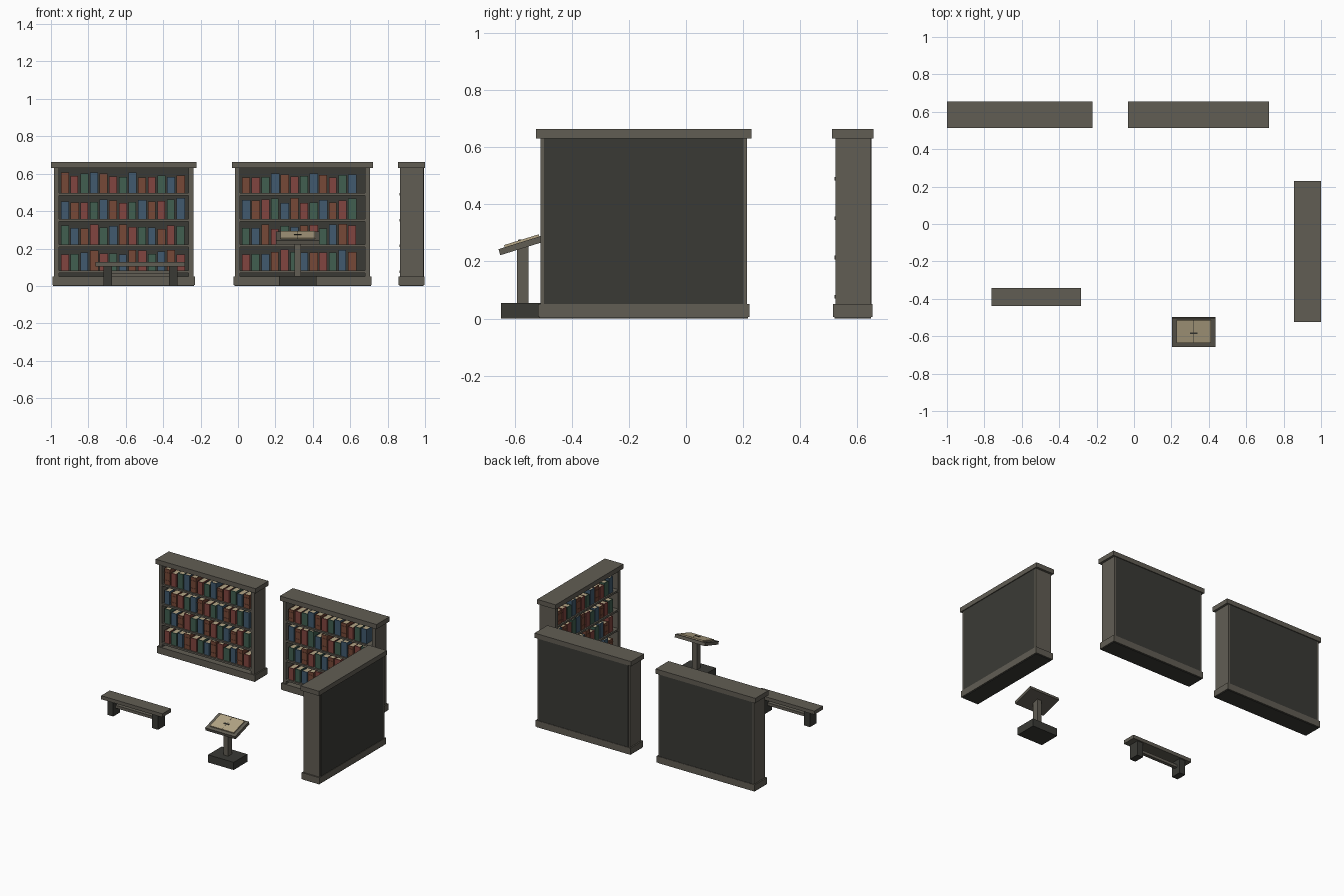
import bpy, bmesh, random
from mathutils import Matrix, Vector

if "Cube" in bpy.data.objects:
    bpy.data.objects.remove(bpy.data.objects["Cube"])

random.seed(4)


def material(name, rgb):
    m = bpy.data.materials.new(name)
    m.diffuse_color = (*rgb, 1)
    m.use_nodes = True
    m.node_tree.nodes["Principled BSDF"].inputs["Base Color"].default_value = m.diffuse_color
    return m


WOOD = material("aged_wood", (0.12, 0.11, 0.088))
DARK = material("dark_wood", (0.042, 0.042, 0.036))
PAPER = material("paper", (0.46, 0.38, 0.24))
COVERS = [material("brown_cover", (0.18, 0.065, 0.038)),
          material("red_cover", (0.22, 0.06, 0.05)),
          material("green_cover", (0.053, 0.114, 0.08)),
          material("blue_cover", (0.053, 0.102, 0.156))]


def boxes(name, spans, mat, xf=Matrix()):
    """One object made of boxes, each given as (x0, x1, y0, y1, z0, z1)."""
    bm = bmesh.new()
    for x0, x1, y0, y1, z0, z1 in spans:
        centre = Vector(((x0 + x1) / 2, (y0 + y1) / 2, (z0 + z1) / 2))
        size = Matrix.Diagonal((x1 - x0, y1 - y0, z1 - z0, 1))
        bmesh.ops.create_cube(bm, size=1, matrix=Matrix.Translation(centre) @ size)
    me = bpy.data.meshes.new(name)
    bm.to_mesh(me)
    bm.free()
    me.materials.append(mat)
    ob = bpy.data.objects.new(name, me)
    ob.matrix_world = xf
    bpy.context.collection.objects.link(ob)
    return ob


def bookcase(name, width, count, xf):
    h = width / 2
    b = h - 0.016          # outer half width of the carcass
    inner = b - 0.026
    shelf_tops = [0.083 + 0.1375 * r for r in range(4)]
    boxes(name + "_cornice", [(-h, h, -0.072, 0.072, 0.63, 0.663)], WOOD, xf)
    boxes(name + "_plinth", [(-h + 0.007, h - 0.007, -0.069, 0.069, 0.005, 0.05)], WOOD, xf)
    boxes(name + "_foot", [(-h + 0.012, h - 0.012, -0.064, 0.064, 0, 0.005)], DARK, xf)
    boxes(name + "_sides", [(-b, -inner, -0.061, 0.064, 0.05, 0.63),
                            (inner, b, -0.061, 0.064, 0.05, 0.63)], WOOD, xf)
    boxes(name + "_back_panel", [(-b + 0.012, b - 0.012, 0.057, 0.066, 0.05, 0.63)], DARK, xf)
    boxes(name + "_shelves", [(-inner, inner, -0.064, 0.057, z - 0.013, z)
                              for z in shelf_tops], WOOD, xf)

    # books: spine, two boards and a slightly lower page block
    covers, pages = [[] for _ in COVERS], []
    for r, z in enumerate(shelf_tops):
        for i in range(count):
            x0 = -inner + 0.012 + 0.0515 * i
            x1 = x0 + random.uniform(0.040, 0.045)
            top = z + random.uniform(0.083, 0.112)
            y0, y1 = -0.054, 0.034
            k = (i + r + 1) % 4
            covers[k] += [(x0, x1, y0, y0 + 0.006, z, top),
                          (x0, x0 + 0.004, y0 + 0.006, y1, z, top),
                          (x1 - 0.004, x1, y0 + 0.006, y1, z, top)]
            pages.append((x0 + 0.004, x1 - 0.004, y0 + 0.006, y1 - 0.004, z, top - 0.002))
            if k == 0:     # raised spine bands
                for f in (0.25, 0.75):
                    zb = z + (top - z) * f
                    covers[k].append((x0, x1, y0 - 0.002, y0, zb, zb + 0.004))
    for mat, spans in zip(COVERS, covers):
        boxes(name + "_" + mat.name + "_books", spans, mat, xf)
    boxes(name + "_book_pages", pages, PAPER, xf)


# three bookcases, the last one turned to face the left
bookcase("left_bookcase", 0.778, 13, Matrix.Translation((-0.611, 0.584, 0)))
bookcase("middle_bookcase", 0.754, 12, Matrix.Translation((0.345, 0.584, 0)))
bookcase("right_bookcase", 0.754, 12,
         Matrix.Translation((0.928, -0.148, 0)) @ Matrix.Rotation(-1.5707963, 4, 'Z'))

# bench
bench = Matrix.Translation((-0.522, -0.39, 0))
boxes("bench_seat", [(-0.239, 0.239, -0.048, 0.048, 0.103, 0.128)], WOOD, bench)
boxes("bench_legs", [(s * 0.175 - 0.023, s * 0.175 + 0.023, -0.037, 0.037, 0, 0.103)
                     for s in (-1, 1)], DARK, bench)
boxes("bench_stretcher", [(-0.152, 0.152, -0.012, 0.012, 0.05, 0.07)], WOOD, bench)

# lectern with tilted desk
stand = Matrix.Translation((0.32, -0.572, 0))
boxes("lectern_base", [(-0.1, 0.1, -0.076, 0.076, 0, 0.054)], DARK, stand)
boxes("lectern_post", [(-0.018, 0.018, -0.02, 0.02, 0.054, 0.252)], WOOD, stand)
desk = Matrix.Translation((0.32, -0.577, 0.256)) @ Matrix.Rotation(0.3, 4, 'X')
boxes("lectern_desk", [(-0.117, 0.117, -0.08, 0.08, -0.011, 0.011)], WOOD, desk)

# open book with crease and bookmark
boxes("open_book_pages", [(-0.093, -0.001, -0.057, 0.07, 0.011, 0.019),
                          (0.001, 0.093, -0.057, 0.07, 0.011, 0.019)], PAPER, desk)
boxes("open_book_crease", [(-0.001, 0.001, -0.057, 0.07, 0.011, 0.0185)], DARK, desk)
boxes("bookmark", [(-0.02, 0.02, -0.005, 0.004, 0.019, 0.022)], DARK, desk)
